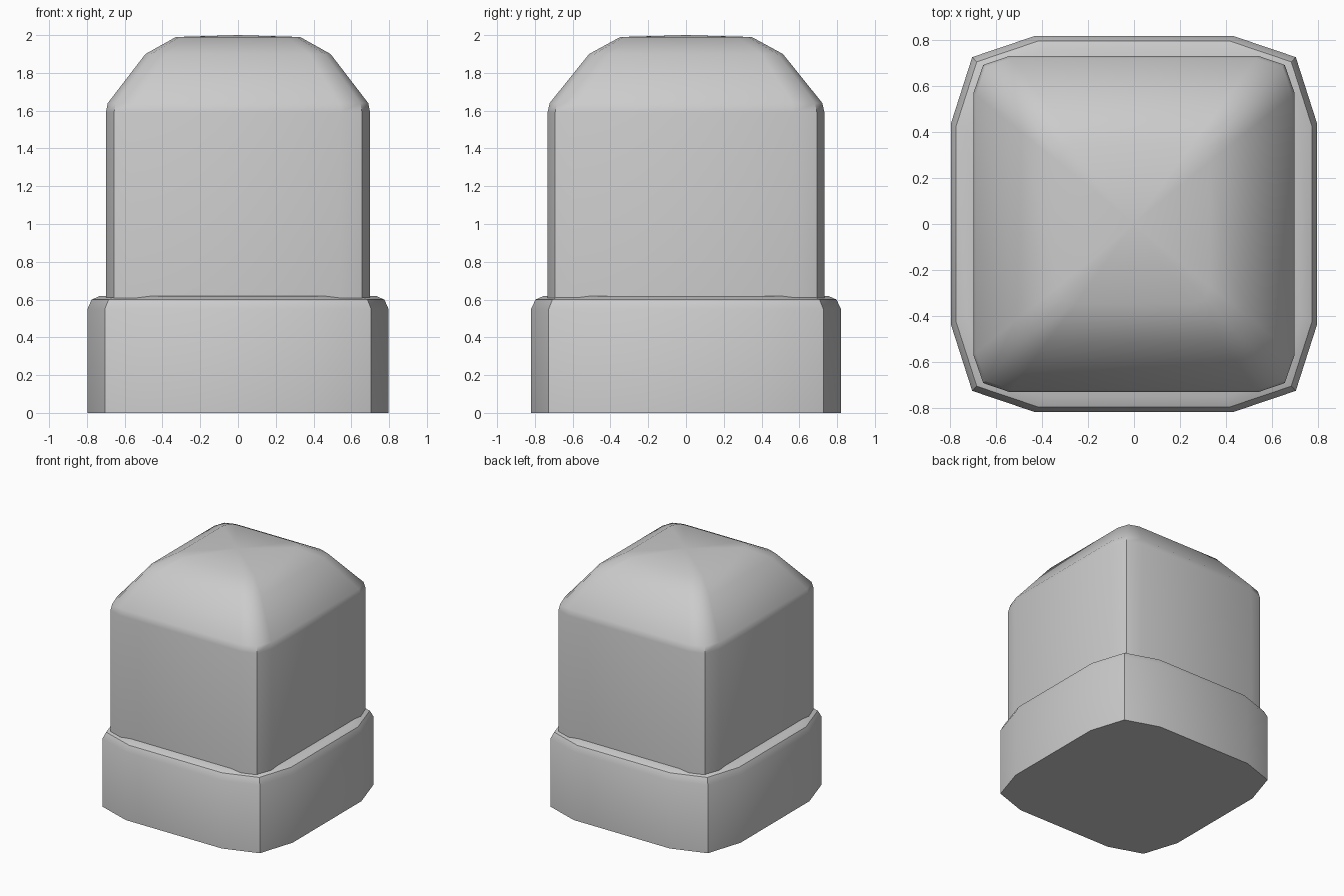
import bpy, bmesh, math

if "Cube" in bpy.data.objects:
    bpy.data.objects.remove(bpy.data.objects["Cube"])


def outline(a, b, c):
    """Twelve-sided rounded rectangle from three points of one quarter."""
    q = [c, b, a]
    pts = list(q)
    pts += [(-x, y) for x, y in reversed(q)]
    pts += [(-x, -y) for x, y in q]
    pts += [(x, -y) for x, y in reversed(q)]
    return pts


def loft(name, shape, levels, apex=None, angle=40):
    """Stack scaled copies of an outline: levels are (x scale, y scale, z)."""
    bm = bmesh.new()
    rings = [[bm.verts.new((x * sx, y * sy, z)) for x, y in shape]
             for sx, sy, z in levels]
    n = len(shape)
    for lo, hi in zip(rings, rings[1:]):
        for i in range(n):
            j = (i + 1) % n
            bm.faces.new((lo[i], lo[j], hi[j], hi[i]))
    bm.faces.new(rings[0][::-1])
    if apex is None:
        bm.faces.new(rings[-1])
    else:
        tip = bm.verts.new((0, 0, apex))
        for i in range(n):
            bm.faces.new((rings[-1][i], rings[-1][(i + 1) % n], tip))
    bmesh.ops.recalc_face_normals(bm, faces=bm.faces)
    mesh = bpy.data.meshes.new(name)
    bm.to_mesh(mesh)
    bm.free()
    obj = bpy.data.objects.new(name, mesh)
    bpy.context.collection.objects.link(obj)
    bpy.ops.object.select_all(action='DESELECT')
    obj.select_set(True)
    bpy.context.view_layer.objects.active = obj
    bpy.ops.object.shade_smooth_by_angle(angle=math.radians(angle))
    return obj


# Base collar with a rounded top rim
loft("base_collar", outline((0.43, 0.82), (0.705, 0.727), (0.797, 0.44)),
     [(1, 1, 0), (1, 1, 0.55), (0.972, 0.972, 0.60), (0.915, 0.917, 0.62)])

# Post body with a hipped, rounded cap
loft("post_cap", outline((0.54, 0.733), (0.657, 0.693), (0.7, 0.57)),
     [(1, 1, 0.55), (1, 1, 1.59), (0.985, 0.985, 1.64),
      (0.70, 0.70, 1.90), (0.47, 0.475, 1.99)], apex=2.0)
